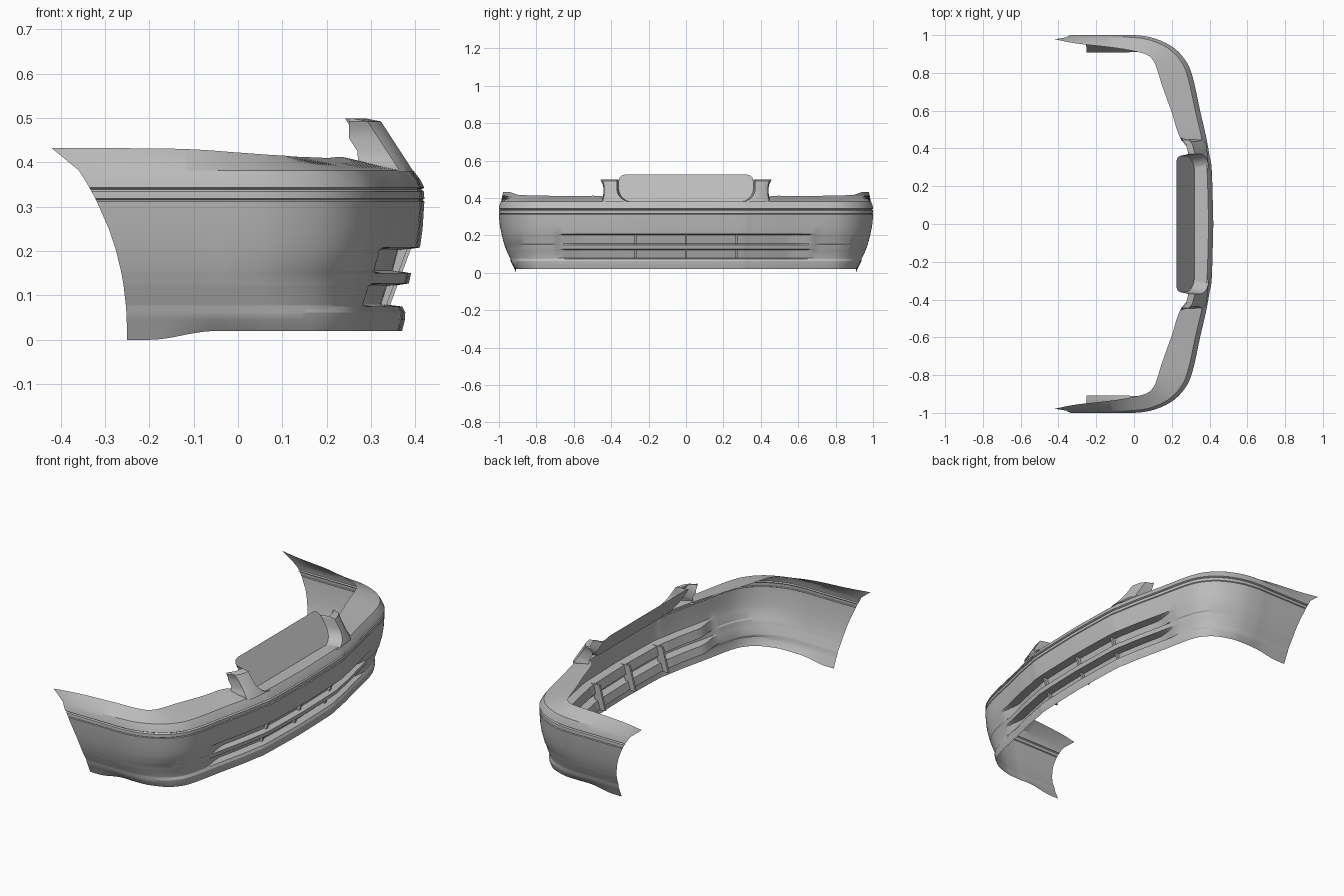
import bpy, math
from mathutils import Vector

cube = bpy.data.objects.get("Cube")
if cube:
    bpy.data.objects.remove(cube)

paint = bpy.data.materials.new("primer_grey")
paint.use_nodes = True
GREY = (0.5, 0.5, 0.5, 1)
paint.diffuse_color = GREY
paint.node_tree.nodes["Principled BSDF"].inputs["Base Color"].default_value = GREY


def add_mesh(name, verts, faces, angle=30):
    mesh = bpy.data.meshes.new(name)
    mesh.from_pydata(verts, [], faces)
    mesh.materials.append(paint)
    obj = bpy.data.objects.new(name, mesh)
    bpy.context.collection.objects.link(obj)
    bpy.ops.object.select_all(action='DESELECT')
    obj.select_set(True)
    bpy.context.view_layer.objects.active = obj
    bpy.ops.object.shade_smooth_by_angle(angle=math.radians(angle))
    return obj


def add_grid(name, rows, angle=30, flip=False):
    """Skin a list of equally long point rows."""
    n = len(rows[0])
    faces = [(r * n + c, r * n + c + 1, (r + 1) * n + c + 1, (r + 1) * n + c)
             for r in range(len(rows) - 1) for c in range(n - 1)]
    if flip:
        faces = [f[::-1] for f in faces]
    return add_mesh(name, [p for row in rows for p in row], faces, angle)


def spline(points, steps):
    """Catmull-Rom through points of any dimension."""
    pts = [Vector(p) for p in points]
    pts = [pts[0] * 2 - pts[1]] + pts + [pts[-1]]
    out = []
    for a, b, c, d in zip(pts, pts[1:], pts[2:], pts[3:]):
        for i in range(steps):
            t = i / steps
            out.append(0.5 * (2 * b + (c - a) * t + (2 * a - 5 * b + 4 * c - d) * t ** 2
                              + (3 * b - a - 3 * c + d) * t ** 3))
    return out + [pts[-1]]


def ramp(t):
    t = min(max(t, 0), 1)
    return t * t * (3 - 2 * t)


# Half plan, rear to centre: belt x, belt y, top edge x, top edge y, top edge z
plan = [(-.33, 1, -.42, .978, .432), (-.2, 1, -.3, .955, .432), (-.1, 1, -.12, .935, .43),
        (0, 1, 0, .915, .422), (.1, .985, .07, .895, .417), (.2, .94, .105, .86, .415),
        (.27, .87, .125, .81, .413), (.31, .78, .15, .73, .412), (.35, .6, .2, .59, .41),
        (.382, .46, .245, .455, .41), (.4, .36, .32, .36, .38), (.412, .28, .32, .28, .38),
        (.42, 0, .32, 0, .38)]
path = spline(plan, 6)

# Section from shoulder to lip: z, inset at nose, inset at sides, slot pocket depth
section = [(.382, .025, .012, 0), (.362, .01, .004, 0), (.343, 0, 0, 0), (.339, .007, .007, 0),
           (.334, .001, .001, 0), (.318, 0, 0, 0), (.315, .004, .004, 0), (.312, 0, 0, 0),
           (.25, .004, .006, 0), (.208, .01, .015, 0), (.202, .012, .016, .04),
           (.156, .024, .028, .04), (.15, .03, .03, 0), (.127, .035, .038, 0),
           (.121, .037, .04, .04), (.08, .05, .06, .04), (.075, .05, .062, 0),
           (.062, .043, .064, 0), (.045, .044, .072, 0), (.02, .05, .092, 0)]

# Bumper skin with recessed slots
rows = [[Vector((p[2], p[3], p[4])) for p in path]]
for z, nose, side, pocket in section:
    row = []
    tip = .25 + .085 * (z / .343) ** 2.3
    for i, p in enumerate(path):
        a, b = path[max(i - 1, 0)], path[min(i + 1, len(path) - 1)]
        tangent = Vector((b[0] - a[0], b[1] - a[1])).normalized()
        nx, ny = -tangent.y, tangent.x
        inset = side + (nose - side) * min(max(nx, 0), 1)
        inset += pocket * ramp((.70 - p[1]) / .15)
        x = p[0] * tip / .33 if p[0] < 0 else p[0]
        drop = ramp((-.05 - x) / .15) * max(.045 - z, 0) * .8
        row.append(Vector((x - nx * inset, p[1] - ny * inset, z - drop)))
    rows.append(row)
for row in rows:
    row[-1].y = 0
    row += [Vector((v.x, -v.y, v.z)) for v in reversed(row[:-1])]
add_grid("bumper_skin", rows, 25)

# Upright fins across the slots
for name, y, shift in (("fin_right", -.27, -.008), ("fin_centre", 0, 0), ("fin_left", .27, -.008)):
    outline = [(.39, .206), (.342, .076), (.30, .076), (.335, .206)]
    verts = [(x + shift, y + s, z) for s in (-.006, .006) for x, z in outline]
    sides = [(i, (i + 1) % 4, (i + 1) % 4 + 4, i + 4) for i in range(4)]
    add_mesh(name, verts, [(3, 2, 1, 0), (4, 5, 6, 7)] + sides)


# Grille plate: leaning sheet with rounded corners
def plate_x(z):
    return .32 - (z - .378) / 1.53


def plate_y(z):
    return .28 + .08 * math.sqrt(max(1 - (max(.45 - z, 0) / .072) ** 2, 0))


levels = [.378, .38, .385, .392, .4, .41, .425, .44, .455, .47, .485, .492]
half = [(plate_y(z), z) for z in levels] + [(.357, .507), (.345, .52), (.325, .525)]
loop = half + [(-y, z) for y, z in reversed(half)]
add_mesh("grille_plate", [(plate_x(z), y, z) for y, z in loop], [tuple(range(len(loop)))])

# Horns either side of the plate, with the wall that frames it
for name, s in (("horn_left", 1), ("horn_right", -1)):
    horn = []
    for z in levels + [.499]:
        y = plate_y(z)
        front = .395 - (z - .38) * .65
        back = max(.25, plate_x(z) - .02)
        if z > .495:
            front -= .03
        flare = .015 * ramp((z - .46) / .04) + .01 * ramp((.42 - z) / .03)
        horn.append([(plate_x(z), s * y, z), (front, s * (y + .01), z),
                     (front - .012, s * .42, z), (front - .03, s * (.438 + flare * .5), z),
                     (min(back, .27), s * (.442 + flare), z)])
    add_grid(name, horn, 35, s < 0)
